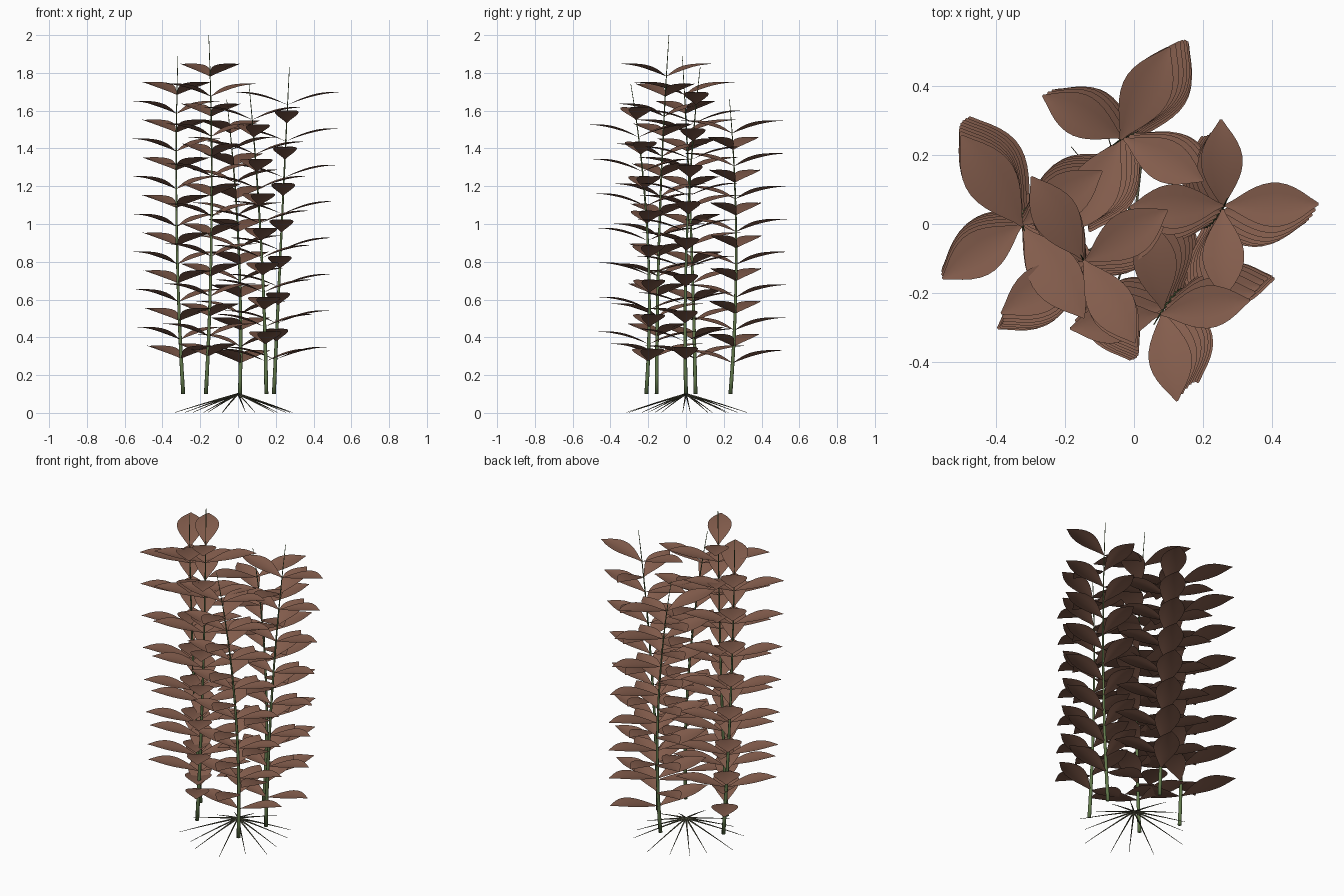
import bpy, bmesh, math, random
from mathutils import Vector

if "Cube" in bpy.data.objects:
    bpy.data.objects.remove(bpy.data.objects["Cube"])

random.seed(4)

def material(name, rgb):
    m = bpy.data.materials.new(name)
    m.diffuse_color = (*rgb, 1)
    m.use_nodes = True
    m.node_tree.nodes["Principled BSDF"].inputs["Base Color"].default_value = m.diffuse_color
    return m

LEAF = material("leaf_brown", (0.235, 0.112, 0.075))
STEM = material("stem_green", (0.12, 0.19, 0.07))
ROOT = material("root_dark", (0.10, 0.10, 0.06))

def finish(bm, name, mat):
    me = bpy.data.meshes.new(name)
    bm.to_mesh(me)
    bm.free()
    me.materials.append(mat)
    for p in me.polygons:
        p.use_smooth = True
    ob = bpy.data.objects.new(name, me)
    bpy.context.collection.objects.link(ob)

def sample(path, z):
    """Smooth point on a stem at height z (Lagrange through its points)."""
    out = Vector((0, 0, z))
    for i, p in enumerate(path):
        w = 1.0
        for j, q in enumerate(path):
            if i != j:
                w *= (z - q[2]) / (p[2] - q[2])
        out.x += w * p[0]
        out.y += w * p[1]
    return out

def tube(bm, pts, r0, r1, sides=8):
    rings = []
    n = len(pts) - 1
    for i, p in enumerate(pts):
        d = (pts[min(i + 1, n)] - pts[max(i - 1, 0)]).normalized()
        u = d.cross(Vector((0.31, 0.95, 0.02))).normalized()
        v = d.cross(u)
        r = r0 + (r1 - r0) * i / n
        rings.append([bm.verts.new(p + r * (u * math.cos(a) + v * math.sin(a)))
                      for a in (math.tau * k / sides for k in range(sides))])
    for a, b in zip(rings, rings[1:]):
        for k in range(sides):
            bm.faces.new((a[k], a[(k + 1) % sides], b[(k + 1) % sides], b[k]))
    bm.faces.new(rings[0][::-1])
    bm.faces.new(rings[-1])

def leaf(bm, base, angle, length, rise=0.066, n=12):
    """Arched, slightly cupped pointed blade growing outward from base."""
    out = Vector((math.cos(angle), math.sin(angle), 0))
    side = Vector((-out.y, out.x, 0))
    rows = []
    for i in range(n + 1):
        t = i / n
        half = 0.235 * length * math.sin(math.pi * t ** 1.1) if 0 < t < 1 else 0
        half = max(half, 0.003)
        h = rise * (1 - (1 - t) ** 1.7)
        c = base + out * length * t + Vector((0, 0, h))
        rows.append([bm.verts.new(c + side * half * s + Vector((0, 0, 0.15 * half * abs(s))))
                     for s in (-1, -0.5, 0, 0.5, 1)])
    for a, b in zip(rows, rows[1:]):
        for k in range(4):
            bm.faces.new((a[k], b[k], b[k + 1], a[k + 1]))

# Stems: three path points, angle of lowest leaf pair, lengths of alternating pairs
stems = [
    ([(-0.29, 0.05, 0.1), (-0.325, 0.025, 1.0), (-0.318, -0.02, 1.89)], 124, (0.32, 0.28)),
    ([(-0.17, -0.155, 0.1), (-0.14, -0.14, 1.0), (-0.155, -0.09, 2.0)], 122, (0.285, 0.285)),
    ([(0.01, 0.235, 0.1), (0.0, 0.265, 0.95), (-0.06, 0.23, 1.66)], 62, (0.305, 0.265)),
    ([(0.15, -0.21, 0.1), (0.122, -0.202, 0.9), (0.058, -0.292, 1.74)], 9, (0.265, 0.268)),
    ([(0.19, 0.0, 0.1), (0.232, 0.008, 1.0), (0.272, 0.075, 1.83)], 1, (0.275, 0.26)),
]
for i, (path, ang, lengths) in enumerate(stems, 1):
    z0, z1 = path[0][2], path[-1][2]
    bm = bmesh.new()
    tube(bm, [sample(path, z0 + (z1 - z0) * k / 20) for k in range(21)], 0.011, 0.0015)
    finish(bm, f"stem_{i}", STEM)

    # Opposite leaf pairs, each turned a quarter from the one below
    bm = bmesh.new()
    for k in range(15):
        base = sample(path, z0 + (z1 - z0) * (0.105 + 0.0557 * k))
        for j in (0, 2):
            leaf(bm, base, math.radians(ang + 90 * (k % 2 + j)), lengths[k % 2])
    finish(bm, f"leaves_{i}", LEAF)

# Spreading roots
bm = bmesh.new()
for k in range(14):
    a = math.tau * k / 14 + random.uniform(-0.12, 0.12)
    r = random.uniform(0.27, 0.34)
    pts = [Vector((math.cos(a) * r * t, math.sin(a) * r * t,
                   0.1 - 0.098 * (0.9 * t + 0.1 * t * t)))
           for t in (0, 0.2, 0.4, 0.6, 0.8, 1)]
    tube(bm, pts, 0.005, 0.001, 6)
finish(bm, "roots", ROOT)
